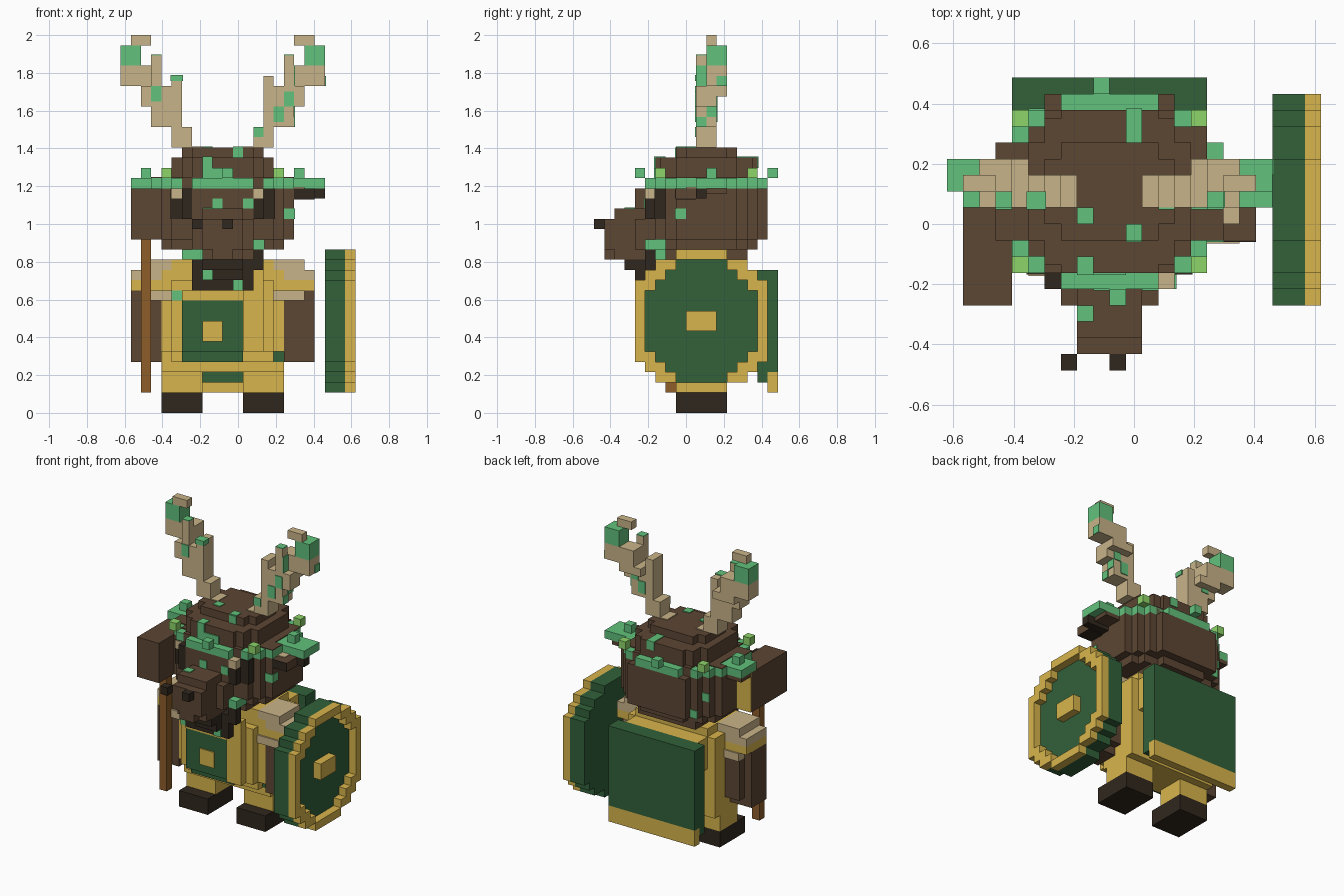
import bpy, bmesh

if "Cube" in bpy.data.objects:
    bpy.data.objects.remove(bpy.data.objects["Cube"])

U = 2 / 37          # one block
MID = 10            # body centre, in blocks along x


def lin(c):
    c /= 255
    return c / 12.92 if c <= 0.04045 else ((c + 0.055) / 1.055) ** 2.4


PALETTE = {
    "brown": (92, 70, 51), "gold": (216, 181, 76), "dark_green": (50, 97, 58),
    "leaf_green": (98, 193, 124), "light_green": (141, 213, 105),
    "tan": (201, 180, 137), "dark": (48, 39, 30), "wood": (141, 93, 42),
}
MATS = {}
for mat_name, rgb in PALETTE.items():
    m = bpy.data.materials.new(mat_name)
    m.use_nodes = True
    col = (*[lin(c) for c in rgb], 1)
    m.diffuse_color = col
    bsdf = m.node_tree.nodes["Principled BSDF"]
    bsdf.inputs["Base Color"].default_value = col
    bsdf.inputs["Roughness"].default_value = 0.9
    MATS[mat_name] = m


def part(name, mat, boxes, mirror=False):
    """Join boxes (x0, x1, y0, y1, z0, z1 in blocks) into one object."""
    if mirror:
        boxes = boxes + [(2 * MID - b[1], 2 * MID - b[0], *b[2:]) for b in boxes]
    bm = bmesh.new()
    for x0, x1, y0, y1, z0, z1 in boxes:
        for v in bmesh.ops.create_cube(bm, size=1)["verts"]:
            v.co = ((x0 + (v.co.x + .5) * (x1 - x0) - 11.5) * U,
                    (y0 + (v.co.y + .5) * (y1 - y0) - 9) * U,
                    (z0 + (v.co.z + .5) * (z1 - z0)) * U)
    me = bpy.data.meshes.new(name)
    bm.to_mesh(me)
    bm.free()
    me.materials.append(MATS[mat])
    ob = bpy.data.objects.new(name, me)
    bpy.context.collection.objects.link(ob)


def disc(sizes, z0, z1, cy=11):
    """Stepped round layer from overlapping boxes of half sizes."""
    return [(MID - hx, MID + hx, cy - hy, cy + hy, z0, z1) for hx, hy in sizes]


# Legs and body
part("boots", "dark", [(4, 8, 8, 13, 0, 2)], True)
part("legs", "gold", [(4, 8, 9.5, 13, 2, 4)], True)
part("tunic", "gold", [(4, 16, 9, 14, 4, 6), (4, 16, 8, 14, 6, 14), (5, 15, 8, 14, 14, 15),
                       (5, 15, 14, 16, 10, 14)])
part("tunic_front", "gold", [(5, 15, 8, 9, 5, 6), (5, 15, 7, 8, 6, 13),
                             (12, 14, 6, 7, 6, 14), (6, 12, 6.4, 7, 11, 12)])
part("tabard", "dark_green", [(6, 12, 6.5, 7, 6, 11), (6, 12, 7.5, 8, 5, 6),
                              (15, 16, 8.9, 9, 5, 6)])
part("tabard_emblem", "gold", [(8, 10, 6.35, 6.5, 7, 9)])

# Cape
part("cape", "dark_green", [(4, 16, 16, 17, 3, 14), (4, 16, 17, 18, 4, 14)])
part("cape_hem", "gold", [(4, 16, 17, 18, 2, 4)])

# Arms
part("arms", "brown", [(16, 19, 8, 11, 5, 12), (16, 18, 11, 12, 6, 12)], True)
part("sleeves", "gold", [(16, 19, 8, 12, 12, 13)], True)
part("shoulder_fur", "tan", [(16, 19, 8, 12, 13, 14), (15, 18, 8, 12, 14, 15),
                             (15, 18, 7.8, 12.2, 11, 12)], True)

# Head
part("head", "brown",
     disc([(3, 6), (5, 5), (6, 4), (7, 3)], 17, 22) + [(6, 14, 16, 17, 17, 22)]
     + disc([(3, 5), (5, 4), (6, 3)], 16, 17) + disc([(4, 4)], 15, 16)
     + disc([(4, 5), (5, 4), (6, 2)], 22, 23.1)
     + disc([(3, 5), (4, 4.5), (5, 3)], 23.1, 25) + disc([(3, 3), (4, 2)], 25, 26)
     + [(3, 6, 8, 10, 23, 23.1), (3, 6, 13, 14, 23, 23.1),
        (15, 17, 8, 10, 23, 23.1), (15, 16, 13, 15, 23, 23.1)])
part("snout", "brown", [(7, 13, 4, 6, 16, 19), (8, 12, 4, 6, 15, 20), (8, 12, 1, 4, 16, 19),
                        (8, 12, 2, 4, 15, 16), (9, 11, 1, 2, 15, 16), (8, 12, 2, 4, 19, 20)])
part("nostrils", "dark", [(7, 8, 0, 1, 18, 19), (10, 11, 0, 1, 18, 19)])
part("beard", "dark", [(7, 13, 5, 7, 12, 15), (8, 12, 3, 5, 14, 15), (9, 12, 4, 5, 13, 14),
                       (13, 14, 5, 6, 14, 16)])
part("eyes", "dark", [(13, 14, 5, 6, 19, 21), (6, 7, 5, 6, 19, 22),
                      (14, 15.1, 5.9, 7, 19, 22), (4.9, 6, 5.9, 7, 19, 22)])
part("brows", "tan", [(13, 14, 5, 6, 21, 22), (5, 6, 5.8, 5.9, 21, 22)])

# Ears
part("ears", "brown", [(16, 19, 8, 10, 21, 22), (16, 19, 10, 13, 21.5, 22)], True)
part("ear_undersides", "dark", [(19, 20, 10, 11, 21, 22), (17, 19, 7.9, 8, 21, 22),
                                (17, 19, 8, 10, 20.9, 21), (17, 19, 10, 11, 21, 21.5)])
part("ear_tuft", "tan", [(17, 18, 9, 10, 22, 22.1)])
part("ear_moss", "leaf_green", [(16, 20, 10, 13, 22, 23), (1, 4, 10, 13, 22, 23)])

# Leaf wreath
part("wreath", "leaf_green",
     disc([(3, 6), (5, 5), (6, 4), (7, 3)], 22, 23)
     + [(10, 11, 4, 5, 23, 24), (9, 10, 17, 18, 23, 24),
        (2, 3, 11, 12, 23, 24), (17, 18, 11, 12, 23, 24)])
part("wreath_buds", "light_green", [(15, 16, 6, 7, 23, 24), (15, 16, 15, 16, 23, 24)], True)

# Antlers
part("antlers", "tan", [(12, 13, 10, 12, 25, 26.1), (13, 15, 10, 12, 26, 28),
                        (14, 17, 10, 12, 28, 30), (14, 18, 10, 12, 30, 31),
                        (15, 18, 10, 13, 31, 32), (14, 15, 10, 12, 31, 33),
                        (16, 20, 11, 13, 32, 34), (16, 17, 10, 11, 32, 35),
                        (17, 19, 11, 12, 36, 37)], True)
part("antler_moss_tips", "leaf_green", [(18, 20, 11, 13, 34, 36)], True)
part("antler_moss_tops", "leaf_green", [(16, 17, 10, 11, 35, 35.1)], True)
part("antler_moss", "leaf_green", [
    (15, 16, 9.9, 12.1, 28.5, 30), (16, 17, 9.9, 12.1, 30, 31.5),
    (13, 14, 9.9, 10, 27, 28), (3, 4, 9.9, 12.1, 30.5, 32),
    (4.9, 6.1, 9.9, 11, 32.5, 33.1), (17, 17.1, 10, 11, 32, 34),
    (20, 20.1, 12, 13, 32, 33), (17, 17.1, 10, 11, 28, 29), (17, 17.1, 11, 12, 29, 30)])

# Moss spots on the head, snout, beard and tunic
part("moss_front", "leaf_green", [
    (9, 10, 4.9, 5, 20, 21), (12, 13, 4.9, 5, 20, 21), (16, 17.1, 7.9, 9, 19, 20),
    (13, 14.1, 5, 7, 16, 17), (6, 8, 5.9, 7, 15, 16), (8, 9, 4.85, 5, 13, 14),
    (11, 12, 4.85, 5, 12, 13), (5, 6, 6.9, 7, 11, 12)])
part("moss_crown", "leaf_green", [
    (8, 9, 5.85, 7, 23, 25.1), (9, 11, 5.85, 6, 23, 24), (11, 12, 14, 16.1, 24, 25.1),
    (8, 9, 9, 10, 26, 26.1), (11, 12, 8, 9, 26, 26.1), (8, 9, 3, 4, 20, 20.1),
    (11, 12, 7.9, 8, 25, 26)])
part("moss_back", "leaf_green", [(4, 5, 15, 15.1, 19, 20), (5, 6, 16, 16.1, 17, 18)])

# Hammer
part("hammer_handle", "wood", [(2, 3, 7, 8, 2, 17)])
part("hammer_head", "brown", [(1, 4, 4, 11, 17, 22)])
part("hammer_cap", "gold", [(1, 4, 11, 11.1, 17, 22)])

# Shield: rows of half widths from bottom to top
CY = 10.5
outer = [2.5, 4.5, 5.5] + [6.5] * 8 + [5.5, 4.5, 2.5]
inner = [0, 2.5, 3.5, 4.5] + [5.5] * 6 + [4.5, 3.5, 2.5, 0]
part("shield_back", "dark_green",
     [(20, 22, CY - w, CY + w, z, z + 1) for z, w in enumerate(outer, 2)])
rim = []
for z, (o, i) in enumerate(zip(outer, inner), 2):
    rim += [(22, 23, CY - o, CY - i, z, z + 1), (22, 23, CY + i, CY + o, z, z + 1)]
part("shield_rim", "gold", rim)
part("shield_boss", "gold", [(22, 23, 9, 12, 8, 10)])
